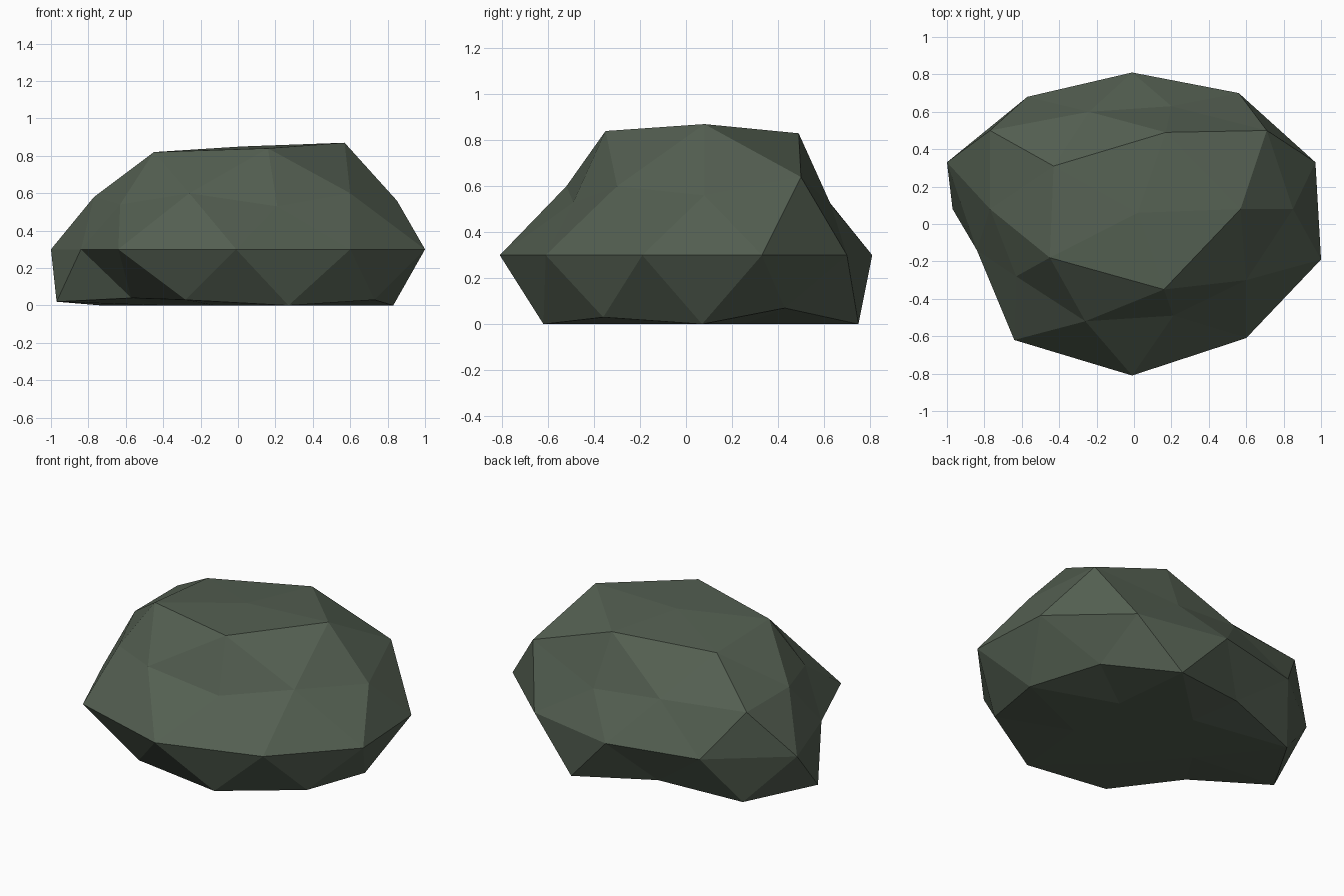
import bpy, bmesh, math

if "Cube" in bpy.data.objects:
    bpy.data.objects.remove(bpy.data.objects["Cube"])

# Vertex rings of the weathered boulder, counter-clockwise from +x
TOP = [(.57, .08, .87), (.17, .49, .83), (-.43, .31, .79), (-.45, -.18, .82), (.16, -.35, .84)]
SHOULDER = [(.85, .08, .56), (.71, .50, .64), (.20, .63, .52), (-.24, .60, .56), (-.77, .50, .58),
            (-.77, .08, .58), (-.63, -.28, .54), (-.26, -.52, .60), (.21, -.49, .53), (.60, -.30, .60)]
WAIST = [(.97, .33), (.56, .70), (-.01, .81), (-.57, .68), (-1, .33),
         (-.84, -.14), (-.64, -.62), (-.01, -.81), (.60, -.61), (1, -.19)]
FOOT = [(.83, .07, 0), (.61, .43, .07), (.27, .75, 0), (-.24, .62, .06), (-.73, .48, 0),
        (-.97, .08, .02), (-.57, -.22, .04), (-.28, -.58, .03), (.27, -.62, 0), (.73, -.36, .03)]


def moved(co):
    """New place for a unit icosphere vertex."""
    turn = math.degrees(math.atan2(co.y, co.x)) % 360 / 36
    k = round(turn) % 10
    if abs(co.z) > .95:                       # poles
        return (.02, .06, .85) if co.z > 0 else (0, .05, 0)
    if co.z > .7:
        return TOP[k // 2]
    if co.z > .2:
        return SHOULDER[k]
    if co.z > -.2:
        return (*WAIST[int(turn)], .30)
    if co.z > -.7:
        return FOOT[k]
    return (co.x * .75, co.y * .65 + .05, 0)  # flat underside


# Boulder: faceted icosphere pushed into shape
bm = bmesh.new()
bmesh.ops.create_icosphere(bm, subdivisions=2, radius=1)
for v in bm.verts:
    v.co = moved(v.co.copy())
bmesh.ops.recalc_face_normals(bm, faces=bm.faces)
mesh = bpy.data.meshes.new("boulder")
bm.to_mesh(mesh)
bm.free()

stone = bpy.data.materials.new("mossy grey stone")
stone.diffuse_color = (.088, .115, .083, 1)
stone.use_nodes = True
stone.node_tree.nodes["Principled BSDF"].inputs["Base Color"].default_value = stone.diffuse_color
mesh.materials.append(stone)
bpy.context.collection.objects.link(bpy.data.objects.new("boulder", mesh))
